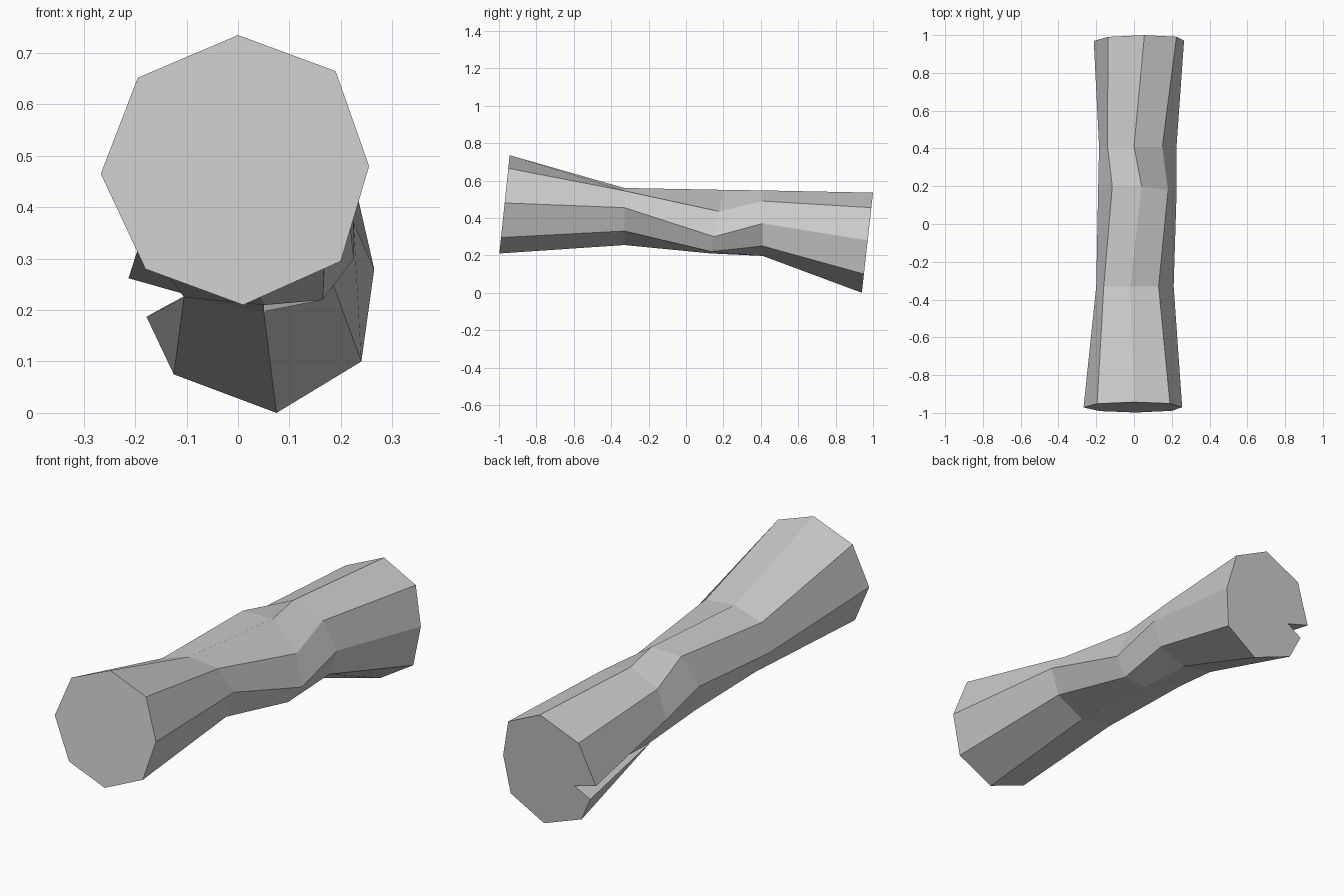
import bpy
import bmesh

# Remove the default cube only
default_cube = bpy.data.objects.get("Cube")
if default_cube:
    bpy.data.objects.remove(default_cube, do_unlink=True)


def make_material(name, level):
    """Plain flat grey material."""
    material = bpy.data.materials.new(name)
    material.use_nodes = True
    colour = (level, level, level, 1)
    material.diffuse_color = colour
    shader = material.node_tree.nodes["Principled BSDF"]
    shader.inputs["Base Color"].default_value = colour
    return material


# Cross-sections from front to back: (y at ground, lean of the cut, outline)
# Each outline is (x, z) from the top corner round by the left side
SECTIONS = [
    (-1.02, .105, [(0, .735), (.19, .665), (.255, .48), (.2, .295),
                   (.01, .21), (-.18, .28), (-.267, .465), (-.195, .652)]),
    (-.33, 0, [(-.02, .56), (.13, .545), (.21, .455), (.17, .33),
               (.03, .255), (-.13, .278), (-.2, .385), (-.16, .515)]),
    (.09, .2, [(.04, .55), (.18, .435), (.225, .3), (.165, .22),
               (.05, .21), (-.15, .285), (-.19, .417), (-.115, .547)]),
    (.41, 0, [(0, .547), (.15, .49), (.225, .37), (.185, .25),
              (.05, .197), (-.105, .225), (-.185, .35), (-.14, .482)]),
    (.94, .112, [(.055, .535), (.225, .455), (.265, .28), (.24, .1),
                 (.075, 0), (-.125, .075), (-.213, .262), (-.138, .45)]),
]
# Split in the back end: its outer lip and its inner point
SPLIT_LIP = (-.178, .187)
SPLIT_INNER = (-.1, .23)

bm = bmesh.new()


def add_point(section, point):
    """Place an outline point on the leaning plane of its section."""
    base, lean, _ = section
    x, z = point
    return bm.verts.new((x, base + lean * z, z))


rings = [[add_point(section, p) for p in section[-1]] for section in SECTIONS]
back = SECTIONS[-1]
lip = add_point(back, SPLIT_LIP)
inner = add_point(back, SPLIT_INNER)
sides = len(rings[0])
split_side = 5

# Bark faces between neighbouring sections
for near, far in zip(rings, rings[1:]):
    for low in range(sides):
        high = (low + 1) % sides
        if far is rings[-1] and low == split_side:
            # Folded faces that form the split
            bm.faces.new((near[low], far[low], lip))
            bm.faces.new((near[low], lip, inner))
            bm.faces.new((near[low], inner, near[high]))
            bm.faces.new((near[high], inner, far[high]))
        else:
            bm.faces.new((near[low], far[low], far[high], near[high]))

# Cut ends
bm.faces.new(rings[0])
end = rings[-1]
bm.faces.new(end[:split_side + 1] + [lip, inner] + end[split_side + 1:])

bmesh.ops.recalc_face_normals(bm, faces=bm.faces[:])

# Flat shaded log object
mesh = bpy.data.meshes.new("log")
bm.to_mesh(mesh)
bm.free()
mesh.materials.append(make_material("light grey", .6))
log = bpy.data.objects.new("log", mesh)
bpy.context.collection.objects.link(log)
